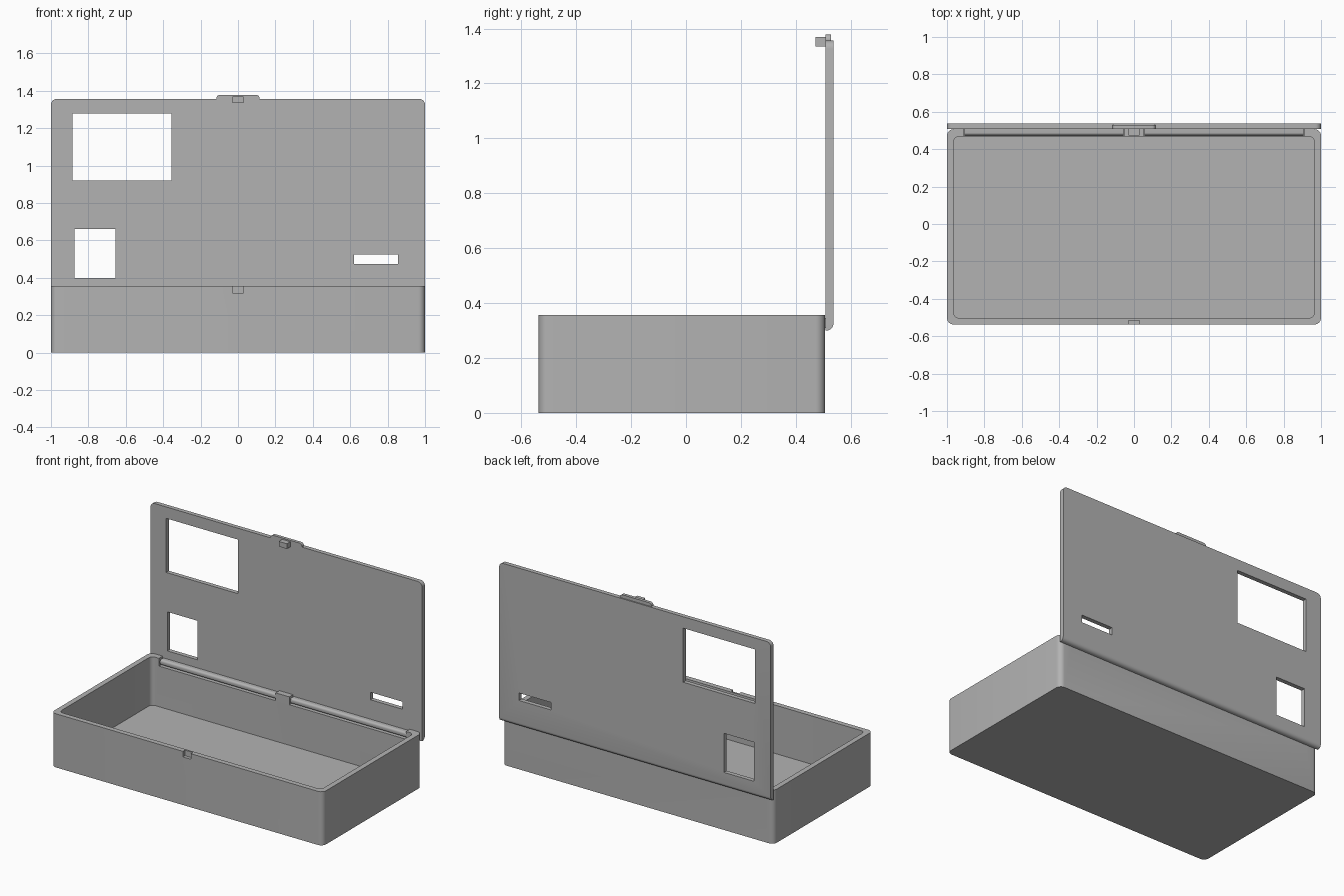
import bpy, bmesh, math

cube = bpy.data.objects.get("Cube")
if cube:
    bpy.data.objects.remove(cube, do_unlink=True)

grey = bpy.data.materials.new("plain grey")
grey.use_nodes = True
colour = (0.45, 0.45, 0.45, 1)
grey.diffuse_color = colour
grey.node_tree.nodes["Principled BSDF"].inputs["Base Color"].default_value = colour

W, FRONT, BACK, RIM = 1.0, -0.537, 0.507, 0.357
LID_BACK, LID_LOW, LID_TOP = 0.537, 0.30, 1.356


def block(name, x, y, z, radius=0, pick=None, segments=6):
    """Box between limits, with the edges accepted by pick(a, b) rounded."""
    bm = bmesh.new()
    bmesh.ops.create_cube(bm, size=1)
    for v in bm.verts:
        v.co = [lim[0] if c < 0 else lim[1] for c, lim in zip(v.co, (x, y, z))]
    if radius:
        edges = [e for e in bm.edges if pick(e.verts[0].co, e.verts[1].co)]
        bmesh.ops.bevel(bm, geom=edges, offset=radius, segments=segments,
                        profile=0.5, affect='EDGES')
    bmesh.ops.recalc_face_normals(bm, faces=bm.faces)
    mesh = bpy.data.meshes.new(name)
    bm.to_mesh(mesh)
    bm.free()
    mesh.materials.append(grey)
    ob = bpy.data.objects.new(name, mesh)
    bpy.context.collection.objects.link(ob)
    return ob


def activate(ob):
    bpy.ops.object.select_all(action='DESELECT')
    ob.select_set(True)
    bpy.context.view_layer.objects.active = ob


def combine(ob, other, operation='DIFFERENCE'):
    mod = ob.modifiers.new("cut", 'BOOLEAN')
    mod.operation, mod.object, mod.solver = operation, other, 'EXACT'
    activate(ob)
    bpy.ops.object.modifier_apply(modifier=mod.name)
    bpy.data.objects.remove(other, do_unlink=True)


def smooth(ob):
    activate(ob)
    bpy.ops.object.shade_smooth_by_angle(angle=math.radians(35))


def upright(a, b):
    return abs(a.z - b.z) > 0.01


def top_corner(a, b):
    return abs(a.y - b.y) > 0.001 and a.z > 0.9


# Open tray with rounded vertical corners
tray = block("tray", (-W, W), (FRONT, BACK), (0, RIM), 0.035, upright)
combine(tray, block("cavity", (-0.965, 0.965), (-0.503, 0.468), (0.035, 0.5),
                    0.03, upright))

# Catch recess in the front wall, hinge slots in the back wall
combine(tray, block("catch_recess", (-0.03, 0.03), (-0.6, -0.515), (0.32, 0.5)))
for side in (-1, 1):
    span = sorted((side * 0.05, side * 0.91))
    combine(tray, block("slot", span, (0.44, 0.6), (0.305, 0.5)))
smooth(tray)

# Upright lid: rounded top corners
lid = block("lid", (-W, W), (BACK + 0.001, LID_BACK), (LID_LOW, LID_TOP), 0.03, top_corner)

# Round the lower rear edge of the lid
bm = bmesh.new()
bm.from_mesh(lid.data)
low_edge = [e for e in bm.edges
            if all(v.co.z < LID_LOW + 0.001 and v.co.y > LID_BACK - 0.001 for v in e.verts)]
bmesh.ops.bevel(bm, geom=low_edge, offset=0.025, segments=6, profile=0.5, affect='EDGES')
bm.to_mesh(lid.data)
bm.free()

# Screen window, square window and narrow slot
for x, z in (((-0.885, -0.355), (0.92, 1.28)),
             ((-0.875, -0.655), (0.40, 0.66)),
             ((0.62, 0.855), (0.475, 0.525))):
    combine(lid, block("window", x, (0.4, 0.6), z))
smooth(lid)

# Thumb tab and catch on the lid's free edge
smooth(block("thumb_tab", (-0.115, 0.115), (0.508, 0.529), (1.34, 1.378), 0.018, top_corner))
block("catch", (-0.03, 0.03), (0.472, 0.515), (1.335, 1.369))

# Hinge bars in the slots, rounded along their length
for side, name in ((-1, "right"), (1, "left")):
    span = sorted((side * 0.055, side * 0.905))
    bar = block(name + "_hinge_bar", span, (0.474, 0.515), (0.31, 0.346), 0.014,
                lambda a, b: abs(a.x - b.x) > 0.1 and a.y < 0.5, 5)
    smooth(bar)
